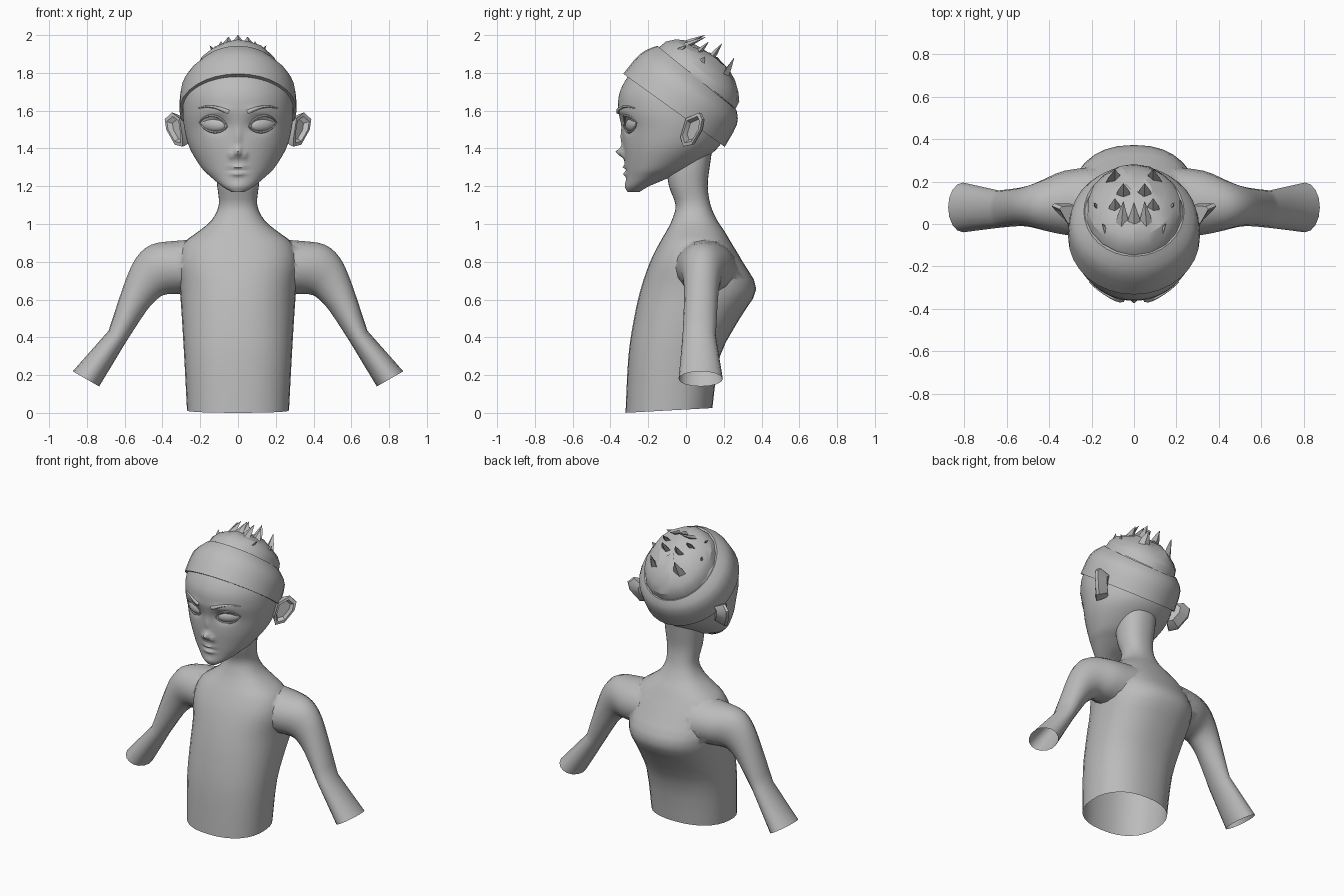
import bpy, bmesh, math, random
from mathutils import Vector, Matrix
from mathutils.bvhtree import BVHTree

random.seed(4)
if "Cube" in bpy.data.objects:
    bpy.data.objects.remove(bpy.data.objects["Cube"])

clay = bpy.data.materials.new("grey_clay")
clay.use_nodes = True
clay.diffuse_color = (0.5, 0.5, 0.5, 1)
clay.node_tree.nodes["Principled BSDF"].inputs["Base Color"].default_value = (0.5, 0.5, 0.5, 1)


def smooth_rows(rows, steps):
    """Catmull-Rom interpolation through rows of numbers."""
    out = []
    for i in range(len(rows) - 1):
        a, b, c, d = (rows[min(max(i + k, 0), len(rows) - 1)] for k in (-1, 0, 1, 2))
        for s in range(steps):
            t = s / steps
            out.append([q + 0.5 * t * (r - p + t * (2 * p - 5 * q + 4 * r - w + t * (3 * (q - r) + w - p)))
                        for p, q, r, w in zip(a, b, c, d)])
    return out + [list(rows[-1])]


def ring(z, front, back, half, slope=0, n=32, power=2.0, warp=0.0):
    """Closed outline round the z axis; warp crowds the points towards the front."""
    pts = []
    for i in range(n):
        u = 2 * math.pi * i / n
        a = u - warp * math.sin(u)
        s, c = math.sin(a), math.cos(a)
        x = half * math.copysign(abs(s) ** (2 / power), s)
        y = (front + back) / 2 - (back - front) / 2 * math.copysign(abs(c) ** (2 / power), c)
        pts.append(Vector((x, y, z + slope * y)))
    return pts


def build(name, lofts, caps=(True, True), angle=50):
    """Skin each list of rings and join the results in one object."""
    bm = bmesh.new()
    for rings in lofts:
        rows = [[bm.verts.new(p) for p in r] for r in rings]
        n = len(rows[0])
        for lo, hi in zip(rows, rows[1:]):
            for i in range(n):
                bm.faces.new((lo[i], lo[(i + 1) % n], hi[(i + 1) % n], hi[i]))
        if caps[0]:
            bm.faces.new(rows[0][::-1])
        if caps[1]:
            bm.faces.new(rows[-1])
    bmesh.ops.recalc_face_normals(bm, faces=bm.faces)
    mesh = bpy.data.meshes.new(name)
    bm.to_mesh(mesh)
    bm.free()
    mesh.materials.append(clay)
    obj = bpy.data.objects.new(name, mesh)
    bpy.context.collection.objects.link(obj)
    shade(obj, angle)
    return obj


def shade(obj, angle):
    bpy.ops.object.select_all(action='DESELECT')
    obj.select_set(True)
    bpy.context.view_layer.objects.active = obj
    bpy.ops.object.shade_smooth_by_angle(angle=math.radians(angle))


def tube(path, radii, n=6):
    """Rings along a path that runs mostly sideways across the face."""
    rings = []
    for i, p in enumerate(path):
        t = (path[min(i + 1, len(path) - 1)] - path[max(i - 1, 0)]).normalized()
        u = t.cross(Vector((0, 1, 0))).normalized()
        v = t.cross(u)
        rings.append([p + radii[i] * (math.cos(a) * u + math.sin(a) * v)
                      for a in (2 * math.pi * k / n for k in range(n))])
    return rings


def flip(rings):
    return [[Vector((-p.x, p.y, p.z)) for p in r] for r in rings]


# Torso and neck: height, front, back, half width, slope
torso_rows = [(0.018, -0.32, 0.14, 0.27, 0.055), (0.3, -0.305, 0.18, 0.285, 0), (0.5, -0.275, 0.285, 0.297, 0),
              (0.655, -0.24, 0.372, 0.308, 0), (0.8, -0.19, 0.3, 0.32, 0), (0.9, -0.14, 0.24, 0.285, 0),
              (0.96, -0.105, 0.205, 0.21, 0), (1.02, -0.075, 0.165, 0.14, 0), (1.1, -0.055, 0.13, 0.102, 0),
              (1.2, -0.09, 0.115, 0.11, 0), (1.3, -0.1, 0.125, 0.12, 0), (1.4, -0.08, 0.14, 0.12, 0)]
body = build("body", [[ring(*r, power=2.3) for r in smooth_rows(torso_rows, 3)]])

# Arms: outer x z, inner x z, y centre, y half depth
arm_rows = [(0.18, 0.92, 0.18, 0.62, 0.1, 0.17), (0.34, 0.91, 0.32, 0.63, 0.1, 0.15),
            (0.46, 0.89, 0.39, 0.625, 0.09, 0.12), (0.54, 0.82, 0.43, 0.6, 0.085, 0.1),
            (0.6, 0.69, 0.485, 0.54, 0.08, 0.09), (0.685, 0.435, 0.59, 0.38, 0.07, 0.088),
            (0.875, 0.22, 0.735, 0.14, 0.078, 0.117)]
arm = []
for xo, zo, xi, zi, yc, d in smooth_rows(arm_rows[:-1], 3) + [arm_rows[-1]]:
    mid, half = Vector(((xo + xi) / 2, yc, (zo + zi) / 2)), Vector(((xo - xi) / 2, 0, (zo - zi) / 2))
    arm.append([mid + half * math.cos(a) + Vector((0, d * math.sin(a), 0))
                for a in (2 * math.pi * k / 16 for k in range(16))])

# Fuse the arms with the torso, then open the waist and wrists
for side, rings in (("left", arm), ("right", flip(arm))):
    limb = build(side + "_arm", [rings])
    bpy.context.view_layer.objects.active = body
    mod = body.modifiers.new("fuse", 'BOOLEAN')
    mod.operation, mod.solver, mod.object = 'UNION', 'EXACT', limb
    bpy.ops.object.modifier_move_to_index(modifier="fuse", index=0)
    bpy.ops.object.modifier_apply(modifier="fuse")
    bpy.data.objects.remove(limb)
bm = bmesh.new()
bm.from_mesh(body.data)
ends = []
for f in bm.faces:
    c, out = f.calc_center_median(), Vector((0.5, 0, -0.87))
    if f.normal.z < -0.9 and c.z < 0.05:
        ends.append(f)
    elif abs(c.x) > 0.77 and Vector((abs(f.normal.x), 0, f.normal.z)).dot(out) > 0.97:
        ends.append(f)
bmesh.ops.delete(bm, geom=ends, context='FACES')
bm.to_mesh(body.data)
bm.free()
shade(body, 65)

# Head: height, front, back, half width
head_rows = [(1.17, -0.31, -0.245, 0.035), (1.2, -0.318, -0.19, 0.085), (1.25, -0.318, -0.08, 0.145),
             (1.3, -0.322, 0.03, 0.195), (1.4, -0.332, 0.165, 0.255), (1.5, -0.337, 0.215, 0.283),
             (1.6, -0.358, 0.23, 0.293), (1.7, -0.35, 0.23, 0.283), (1.8, -0.29, 0.2, 0.235),
             (1.85, -0.2, 0.16, 0.15), (1.9, -0.12, 0.1, 0.07)]
# Sculpted bumps: x, z, spread x, spread z, height
bumps = [(0, 1.38, 0.024, 0.022, 0.042), (0.036, 1.365, 0.016, 0.015, 0.018), (0, 1.46, 0.02, 0.05, 0.012),
         (0.115, 1.525, 0.055, 0.036, -0.03), (0.1, 1.6, 0.06, 0.016, 0.01), (0, 1.302, 0.04, 0.009, 0.014),
         (0, 1.265, 0.035, 0.011, 0.014), (0, 1.285, 0.05, 0.006, -0.007), (0, 1.2, 0.035, 0.02, 0.006)]
bumps += [(-x, *rest) for x, *rest in bumps if x]
head_rings = [ring(*r, n=96, warp=0.55) for r in smooth_rows(head_rows, 6)]
for p in (p for r in head_rings for p in r if p.y < -0.1):
    p.y -= sum(h * math.exp(-((p.x - x) / sx) ** 2 - ((p.z - z) / sz) ** 2) for x, z, sx, sz, h in bumps)
head = build("head", [head_rings], angle=70)
tree = BVHTree.FromPolygons([v.co for v in head.data.vertices], [f.vertices for f in head.data.polygons])


def on_face(x, z, lift=0.0):
    hit = tree.ray_cast(Vector((x, -1, z)), Vector((0, 1, 0)))[0]
    return hit + Vector((0, -lift, 0))


# Eyes, eyelids and brows
eye_at = on_face(0.13, 1.527, -0.01)
turn = Matrix.Rotation(math.radians(27), 4, 'Z') @ Matrix.Rotation(math.radians(-6), 4, 'Y')
eye = []
for k in range(1, 14):
    a = math.pi * k / 14 - math.pi / 2
    eye.append([eye_at + turn @ Vector((0.076 * math.sin(a), 0.034 * math.cos(a) * math.sin(b),
                                        0.041 * math.cos(a) * math.cos(b)))
                for b in (2 * math.pi * j / 20 for j in range(20))])
lids = []
for sign, height in ((1, 0.046), (-1, 0.04)):
    path = []
    for k in range(13):
        t = k / 6 - 1
        path.append(on_face(0.13 + 0.074 * t, 1.527 + 0.01 * t + sign * height * (1 - t * t) ** 0.8, 0.002))
    lids.append(tube(path, [0.003 + 0.004 * (1 - (k / 6 - 1) ** 2) for k in range(13)]))
brow_path = [on_face(0.05 + 0.16 * t, 1.592 + 0.03 * math.sin(math.pi * 0.75 * t), 0.002)
             for t in (k / 9 for k in range(10))]
brow = tube(brow_path, [0.012 - 0.001 * k for k in range(10)])
build("eyes", [eye, flip(eye)])
build("eyelids", lids + [flip(r) for r in lids])
build("eyebrows", [brow, flip(brow)], angle=60)

# Ears: an angular rim with a hollow in front and a root on the head
rim = [Vector(p) for p in ((0.295, -0.03, 1.46), (0.31, 0, 1.56), (0.35, 0.07, 1.59), (0.388, 0.085, 1.555),
                           (0.38, 0.075, 1.5), (0.335, 0.03, 1.42), (0.295, -0.015, 1.41))]
middle = sum(rim, Vector()) / len(rim)


def rim_copy(scale, x, y):
    return [middle + (p - middle) * scale + Vector((x, y, 0)) for p in rim]


ear = [rim_copy(0.65, -0.07, 0.03), rim_copy(0.97, -0.012, 0.014), rim, rim_copy(0.78, 0, -0.002),
       rim_copy(0.6, -0.02, 0.012)]
build("ears", [ear, flip(ear)], angle=35)

# Slanted headband with turned-in edges
band_rows = [(1.556, -0.332, 0.205, 0.31, -0.72), (1.722, -0.245, 0.27, 0.3, -0.72), (1.82, -0.152, 0.268, 0.236, -0.81)]
band = [ring(*r) for r in smooth_rows(band_rows, 3)]
band = [ring(1.56, -0.29, 0.16, 0.265, -0.72)] + band + [ring(1.805, -0.13, 0.245, 0.21, -0.81)]
build("headband", [band], caps=(False, False), angle=40)

# Hair: a choppy dome in the headband opening with pointed tufts
centre, up = Vector((0, 0.058, 1.77)), Vector((0, 0.63, 0.78))
dome = []
for k in range(6):
    a = math.radians(17 * k)
    dome.append([centre + (p - centre) * 0.97 * math.cos(a) + up * (0.15 * math.sin(a) + random.uniform(-0.008, 0.008))
                 for p in ring(1.817, -0.152, 0.268, 0.236, -0.81, n=18)])


def tuft(base, tip, wide):
    base, tip = Vector(base), Vector(tip)
    u = (tip - base).cross(Vector((0, 0.6, 0.8))).normalized() * wide
    v = (tip - base).cross(u).normalized() * wide * 0.5
    return [[c + s * d for d in (u, v, -u, -v)] for c, s in ((base, 1), (base.lerp(tip, 0.55), 0.65), (tip, 0.04))]


tufts = [tuft((0, -0.06, 1.93), (0, 0.1, 2.0), 0.04)]
for base, tip, wide in (((0.06, -0.04, 1.93), (0.05, 0.105, 1.99), 0.035),
                        ((0.09, 0.04, 1.88), (0.09, 0.12, 1.965), 0.04),
                        ((0.05, 0.12, 1.86), (0.05, 0.19, 1.955), 0.04),
                        ((0.1, 0.19, 1.75), (0.09, 0.255, 1.88), 0.045),
                        ((0.11, -0.06, 1.89), (0.15, 0, 1.945), 0.03),
                        ((0.16, 0.06, 1.82), (0.19, 0.1, 1.885), 0.03)):
    t = tuft(base, tip, wide)
    tufts += [t, flip(t)]
build("hair", [dome], angle=25)
build("hair_tufts", tufts, angle=20)
